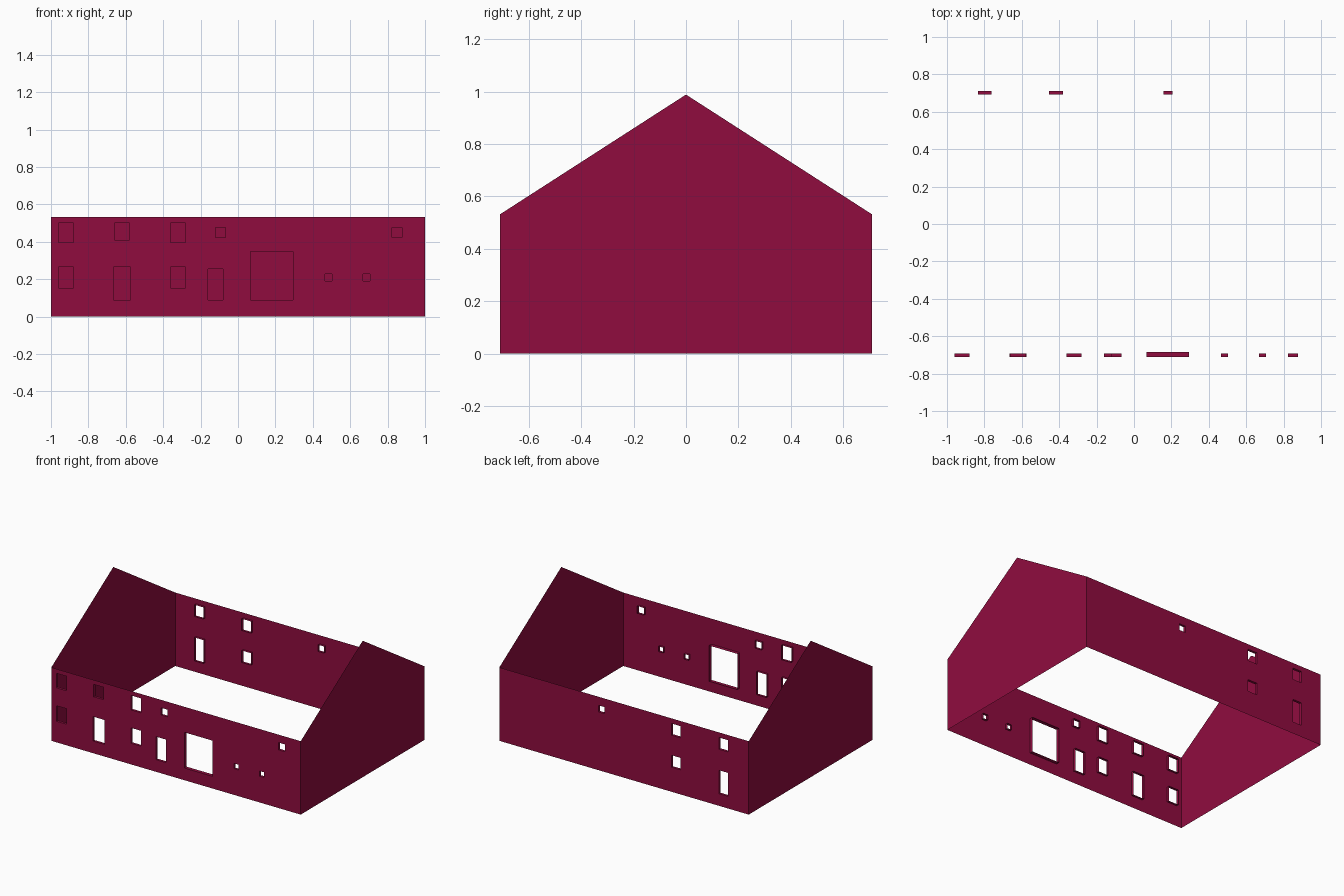
import bpy, bmesh

if "Cube" in bpy.data.objects:
    bpy.data.objects.remove(bpy.data.objects["Cube"])

W, D, H, APEX = 1.0, 0.71, 0.532, 0.989   # half width, half depth, eave, ridge

wine = bpy.data.materials.new("wine_red")
wine.diffuse_color = (0.279, 0.0037, 0.0497, 1)
wine.use_nodes = True
wine.node_tree.nodes["Principled BSDF"].inputs["Base Color"].default_value = wine.diffuse_color


def finish(name, bm):
    mesh = bpy.data.meshes.new(name)
    bm.to_mesh(mesh)
    bm.free()
    mesh.materials.append(wine)
    ob = bpy.data.objects.new(name, mesh)
    bpy.context.collection.objects.link(ob)
    return ob


def long_wall(name, side, openings):
    """Thin wall sheet with rectangular openings; side is -1 front, 1 back."""
    bm = bmesh.new()
    xs = sorted({-W, W} | {v for o in openings for v in o[:2]})
    zs = sorted({0, H} | {v for o in openings for v in o[2:4]})
    grid = {(x, z): bm.verts.new((x, side * D, z)) for x in xs for z in zs}
    for x0, x1 in zip(xs, xs[1:]):
        for z0, z1 in zip(zs, zs[1:]):
            cx, cz = (x0 + x1) / 2, (z0 + z1) / 2
            if any(a < cx < b and c < cz < d for a, b, c, d, _ in openings):
                continue
            loop = [grid[x0, z0], grid[x1, z0], grid[x1, z1], grid[x0, z1]]
            bm.faces.new(loop if side < 0 else loop[::-1])
    bmesh.ops.delete(bm, geom=[v for v in bm.verts if not v.link_faces], context='VERTS')
    finish(name, bm)


def reveals(name, side, openings):
    """Open rectangular frames reaching inward from each opening."""
    bm = bmesh.new()
    for a, b, c, d, depth in openings:
        rect = [(a, c), (b, c), (b, d), (a, d)]
        outer = [bm.verts.new((x, side * D, z)) for x, z in rect]
        inner = [bm.verts.new((x, side * (D - depth), z)) for x, z in rect]
        for i in range(4):
            j = (i + 1) % 4
            f = [outer[i], inner[i], inner[j], outer[j]]
            bm.faces.new(f if side > 0 else f[::-1])
    finish(name, bm)


def gable(name, side):
    bm = bmesh.new()
    pts = [(-D, 0), (D, 0), (D, H), (0, APEX), (-D, H)]
    vs = [bm.verts.new((side * W, y, z)) for y, z in pts]
    bm.faces.new(vs if side > 0 else vs[::-1])
    finish(name, bm)


# Openings: x0, x1, z0, z1, reveal depth
R, G = 0.018, 0.026
front = [
    (-0.96, -0.88, 0.395, 0.50, R), (-0.66, -0.58, 0.41, 0.50, R),
    (-0.36, -0.28, 0.395, 0.50, R), (-0.12, -0.067, 0.422, 0.475, R),
    (0.823, 0.876, 0.422, 0.475, R),
    (-0.96, -0.88, 0.153, 0.265, R), (-0.665, -0.575, 0.088, 0.265, R),
    (-0.36, -0.28, 0.153, 0.265, R), (-0.161, -0.08, 0.088, 0.255, R),
    (0.067, 0.293, 0.088, 0.347, G),
    (0.465, 0.502, 0.19, 0.228, R), (0.668, 0.705, 0.19, 0.228, R),
]
back = [
    (-0.835, -0.762, 0.41, 0.495, R), (-0.835, -0.762, 0.088, 0.258, R),
    (-0.455, -0.38, 0.41, 0.495, R), (-0.455, -0.38, 0.178, 0.265, R),
    (0.157, 0.205, 0.422, 0.47, R),
]

for label, side, holes in (("front", -1, front), ("back", 1, back)):
    long_wall(label + "_wall", side, holes)
    reveals(label + "_opening_reveals", side, holes)

gable("right_gable_wall", 1)
gable("left_gable_wall", -1)
